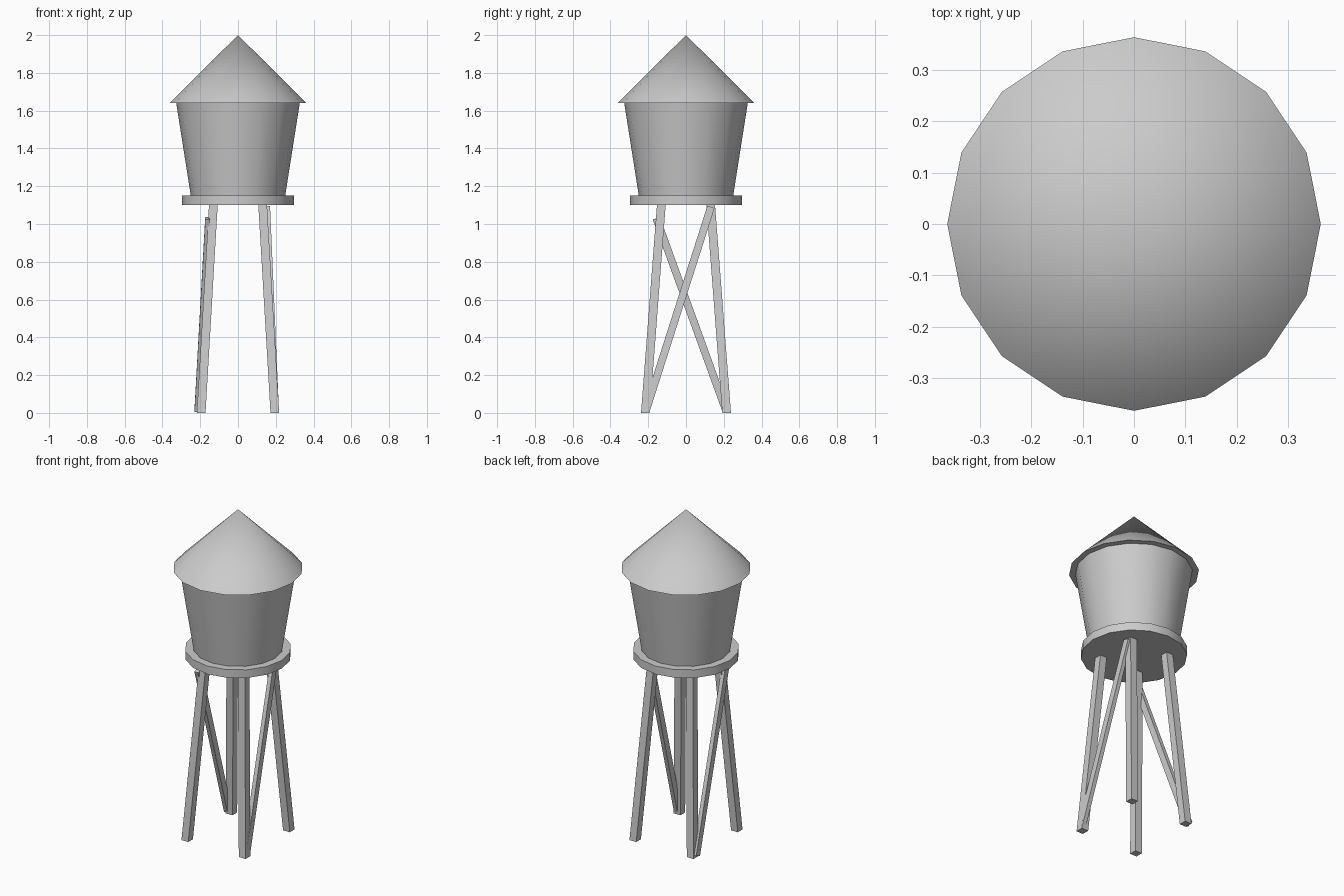
import bpy, bmesh
from mathutils import Vector, Matrix

if "Cube" in bpy.data.objects:
    bpy.data.objects.remove(bpy.data.objects["Cube"])


def finish(name, bm, smooth=False):
    bmesh.ops.recalc_face_normals(bm, faces=bm.faces)
    me = bpy.data.meshes.new(name)
    bm.to_mesh(me)
    bm.free()
    ob = bpy.data.objects.new(name, me)
    bpy.context.collection.objects.link(ob)
    if smooth:
        bpy.ops.object.select_all(action='DESELECT')
        ob.select_set(True)
        bpy.context.view_layer.objects.active = ob
        bpy.ops.object.shade_smooth_by_angle()
    return ob


def frustum(name, r1, r2, z1, z2):
    # 16-sided round part with a corner on the x axis
    bpy.ops.mesh.primitive_cone_add(vertices=16, radius1=r1, radius2=r2,
                                    depth=z2 - z1, location=(0, 0, (z1 + z2) / 2))
    ob = bpy.context.object
    ob.name = name
    bpy.ops.object.shade_smooth_by_angle()


def leg(name, foot, top, size=0.046):
    # square post leaning inward, cut level at both ends
    bm = bmesh.new()
    bmesh.ops.create_cube(bm, size=1)
    for v in bm.verts:
        end = Vector(top if v.co.z > 0 else foot)
        v.co = end + Vector((v.co.x * size, v.co.y * size, 0))
    finish(name, bm)


def brace(name, a, b, thick=0.025, width=0.04):
    # flat board running from a to b
    a, b = Vector(a), Vector(b)
    z = (b - a).normalized()
    y = z.cross(Vector((1, 0, 0))).normalized()
    x = y.cross(z)
    m = Matrix((x, y, z)).transposed().to_4x4()
    m.translation = (a + b) / 2
    bm = bmesh.new()
    bmesh.ops.create_cube(bm, size=1, matrix=m @ Matrix.Diagonal((thick, width, (b - a).length, 1)))
    finish(name, bm)


# roof, tank and platform
frustum("roof", 0.363, 0, 1.64, 2.0)
frustum("tank", 0.25, 0.327, 1.15, 1.64)
frustum("platform", 0.297, 0.297, 1.10, 1.15)

# four legs
for sx, side in ((-1, "left"), (1, "right")):
    for sy, end in ((-1, "front"), (1, "back")):
        leg(f"{end}_{side}_leg", (sx * 0.195, sy * 0.215, 0), (sx * 0.13, sy * 0.13, 1.11))

# one diagonal brace on each side
brace("right_brace", (0.204, -0.212, 0.012), (0.157, 0.132, 1.09))
brace("left_brace", (-0.218, 0.212, 0.012), (-0.161, -0.157, 1.03))
